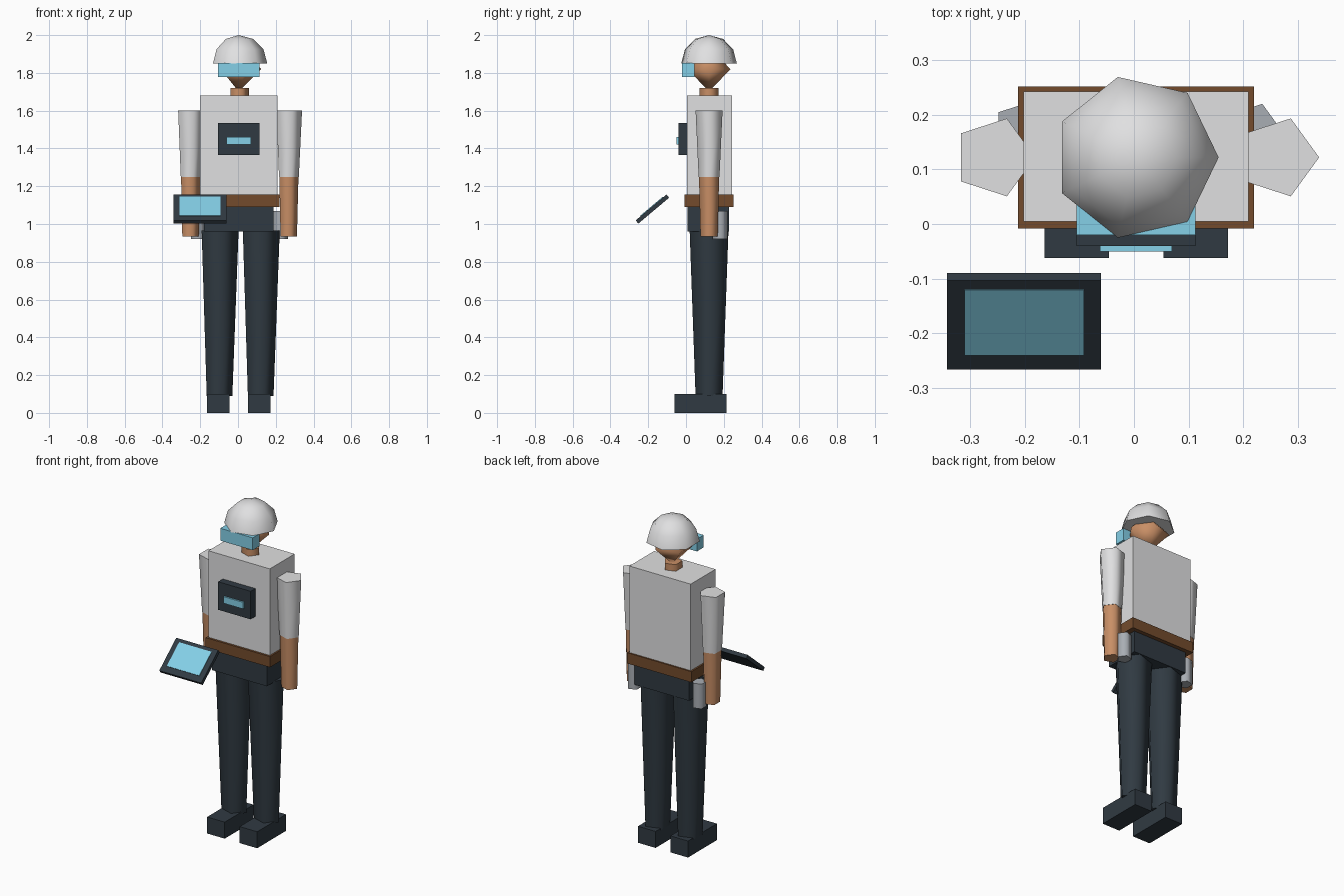
import bpy
import bmesh
from math import sin, cos, pi, radians
from mathutils import Matrix

cube = bpy.data.objects.get("Cube")
if cube:
    bpy.data.objects.remove(cube, do_unlink=True)

CX, CY = 0.004, 0.122  # body axis


def material(name, hex_code):
    srgb = [int(hex_code[i:i + 2], 16) / 255 for i in (0, 2, 4)]
    rgba = [((c + 0.055) / 1.055) ** 2.4 for c in srgb] + [1]
    m = bpy.data.materials.new(name)
    m.use_nodes = True
    m.diffuse_color = rgba
    m.node_tree.nodes["Principled BSDF"].inputs["Base Color"].default_value = rgba
    return m


WHITE = material("off_white", "e0e0e1")
DARK = material("dark_slate", "303a42")
SKIN = material("skin", "c98f66")
BLUE = material("screen_blue", "86d2ea")
BROWN = material("belt_brown", "734b2c")
GREY = material("pouch_grey", "a9aeb4")


def finish(bm, name, mat):
    bmesh.ops.recalc_face_normals(bm, faces=bm.faces)
    mesh = bpy.data.meshes.new(name)
    bm.to_mesh(mesh)
    bm.free()
    mesh.materials.append(mat)
    obj = bpy.data.objects.new(name, mesh)
    bpy.context.collection.objects.link(obj)
    return obj


def box(name, mat, x, y, z, tilt=0):
    """Box from three (low, high) ranges, tilted about x through its middle."""
    bm = bmesh.new()
    bmesh.ops.create_cube(bm, size=1)
    size = [b - a for a, b in (x, y, z)]
    mid = [(a + b) / 2 for a, b in (x, y, z)]
    bm.transform(Matrix.Translation(mid) @ Matrix.Rotation(tilt, 4, 'X')
                 @ Matrix.Diagonal((*size, 1)))
    return finish(bm, name, mat)


def lathe(name, mat, x, y, profile, sides=5):
    """Capped, smooth-shaded solid from (radius, z) rings, a corner facing +x."""
    bm = bmesh.new()
    rings = []
    for r, z in profile:
        if r == 0:
            rings.append([bm.verts.new((x, y, z))] * sides)
        else:
            rings.append([bm.verts.new((x + r * cos(2 * pi * i / sides),
                                        y + r * sin(2 * pi * i / sides), z))
                          for i in range(sides)])
    for low, high in zip(rings, rings[1:]):
        for i in range(sides):
            j = (i + 1) % sides
            bm.faces.new(list(dict.fromkeys((low[i], low[j], high[j], high[i]))))
    for ring, (r, z) in ((rings[0], profile[0]), (rings[-1], profile[-1])):
        if r > 0:
            bm.faces.new(ring)
    obj = finish(bm, name, mat)
    bpy.ops.object.select_all(action='DESELECT')
    obj.select_set(True)
    bpy.context.view_layer.objects.active = obj
    bpy.ops.object.shade_smooth_by_angle(angle=radians(82))
    return obj


def centred(half, middle):
    return (middle - half, middle + half)


# Trunk
box("torso", WHITE, centred(0.206, CX), centred(0.119, 0.124), (1.155, 1.68))
box("belt", BROWN, centred(0.216, CX), centred(0.13, CY), (1.09, 1.155))
box("pelvis", DARK, centred(0.184, CX), centred(0.109, 0.118), (0.96, 1.09))

# Head
lathe("neck", SKIN, CX, CY, [(0.053, 1.68), (0.053, 1.72)])
lathe("head", SKIN, CX, CY, [(0, 1.701), (0.119, 1.82), (0, 1.939)])
dome = [(0.151 * cos(a), 1.85 + 0.15 * sin(a)) for a in (0, pi / 6, pi / 3)]
lathe("helmet", WHITE, CX, CY, dome + [(0, 2.0)], sides=7)
box("visor", BLUE, centred(0.109, CX), (-0.02, 0.045), (1.777, 1.852))

# Chest unit
box("chest_panel", DARK, centred(0.109, CX), (-0.04, 0.01), (1.365, 1.535))
box("chest_display", BLUE, centred(0.066, CX), (-0.05, -0.04), (1.42, 1.46))

# Limbs and belt pouches on both sides
for side, s in (("right", -1), ("left", 1)):
    arm_x, leg_x = CX + s * 0.26, CX + s * 0.109
    lathe(side + "_sleeve", WHITE, arm_x, CY, [(0.058, 1.25), (0.075, 1.6)])
    lathe(side + "_forearm", SKIN, arm_x, CY, [(0.048, 0.935), (0.056, 1.25)])
    lathe(side + "_pouch", GREY, CX + s * 0.218, 0.18, [(0.042, 0.92), (0.042, 1.07)])
    lathe(side + "_leg", DARK, leg_x, CY, [(0.075, 0.09), (0.108, 0.965)])
    box(side + "_boot", DARK, centred(0.059, leg_x), (-0.062, 0.215), (0, 0.1))

# Tilted tablet held before the right hand
TILT = radians(40)
box("tablet", DARK, centred(0.141, -0.201), centred(0.1065, -0.178),
    centred(0.011, 1.079), TILT)
box("tablet_screen", BLUE, centred(0.109, -0.201), centred(0.0775, -0.179),
    centred(0.004, 1.092), TILT)
